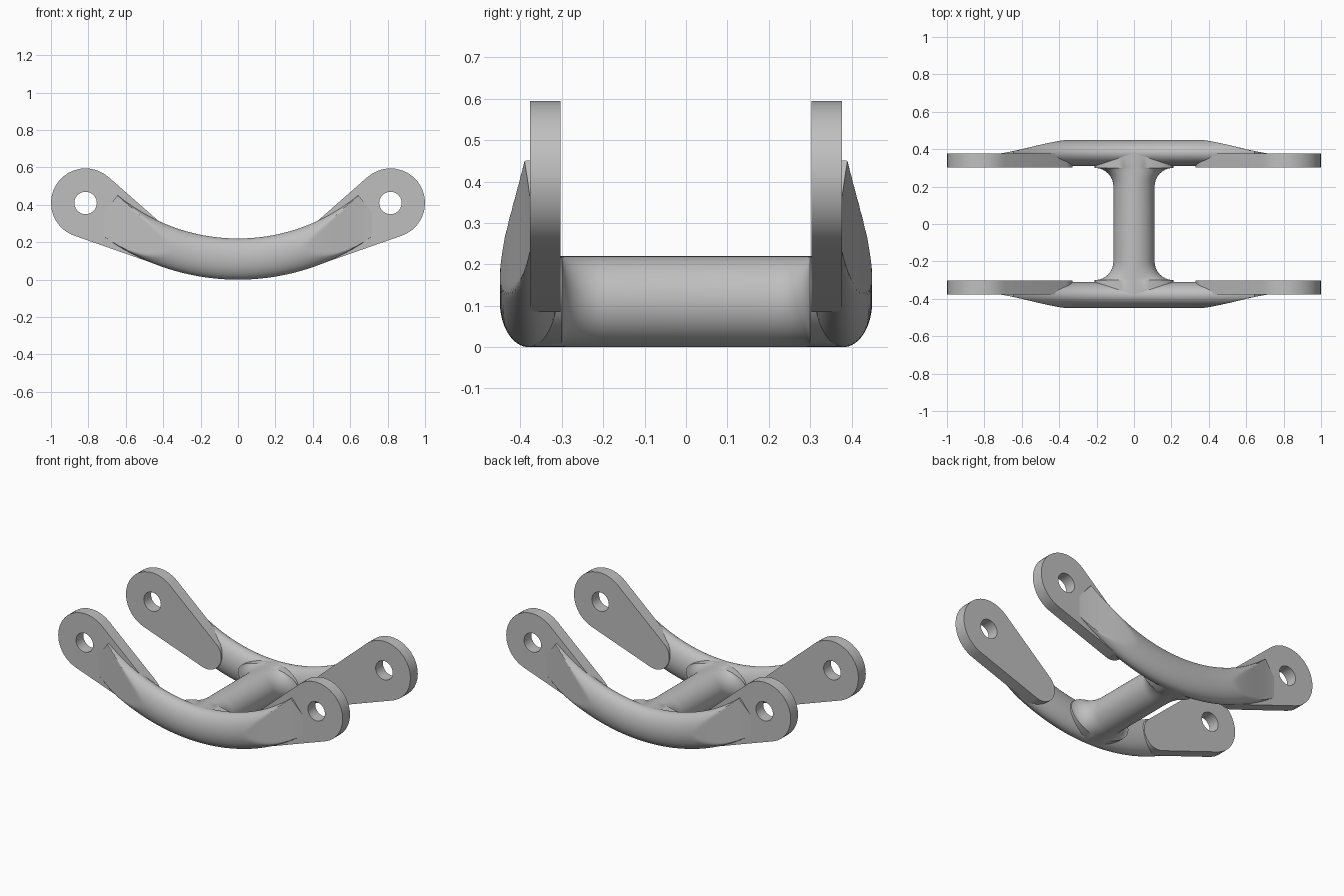
import bpy
import bmesh
from math import sin, cos, pi, sqrt, atan2, acos, radians

cube = bpy.data.objects.get("Cube")
if cube:
    bpy.data.objects.remove(cube)

grey = bpy.data.materials.new("plain grey")
grey.use_nodes = True
grey.diffuse_color = (0.52, 0.52, 0.52, 1)
grey.node_tree.nodes["Principled BSDF"].inputs["Base Color"].default_value = (0.52, 0.52, 0.52, 1)

BEND = 1.12        # radius of the bar centreline
TUBE = 0.11        # half height of the bars
BAR_Y = 0.38       # bar axis
BAR_W = 0.07       # half width of the bars
PLATE_Y = 0.34     # lug plate centre
PLATE_T = 0.037    # half thickness of the lug plates


def smooth(obj):
    bpy.ops.object.select_all(action="DESELECT")
    obj.select_set(True)
    bpy.context.view_layer.objects.active = obj
    bpy.ops.object.shade_smooth_by_angle(angle=radians(30))


def loft(name, rings):
    """Skin a list of rings of points and cap both ends."""
    bm = bmesh.new()
    loops = [[bm.verts.new(p) for p in ring] for ring in rings]
    n = len(loops[0])
    for a, b in zip(loops, loops[1:]):
        for i in range(n):
            j = (i + 1) % n
            bm.faces.new((a[i], a[j], b[j], b[i]))
    bm.faces.new(loops[0])
    bm.faces.new(loops[-1])
    bmesh.ops.recalc_face_normals(bm, faces=bm.faces)
    mesh = bpy.data.meshes.new(name)
    bm.to_mesh(mesh)
    bm.free()
    mesh.materials.append(grey)
    obj = bpy.data.objects.new(name, mesh)
    bpy.context.collection.objects.link(obj)
    smooth(obj)


def arc_rise(x):
    return BEND - sqrt(BEND * BEND - x * x)


def outer_limit(x):
    """Outer side of the bar, shaved down towards the lug plates."""
    t = min(max((abs(x) - 0.36) / 0.38, 0), 1)
    return 0.45 - 0.076 * (0.6 * t + 0.4 * t * t * (3 - 2 * t))


def bar_ring(angle, side, n=64):
    ring = []
    for i in range(n):
        a = 2 * pi * i / n
        r = BEND - TUBE * sin(a)
        x = r * sin(angle)
        y = min(BAR_Y + BAR_W * cos(a), outer_limit(x))
        ring.append((x, side * y, TUBE + BEND - r * cos(angle)))
    return ring


def bridge_ring(y, n=48):
    """Cross bar section, flared sideways where it meets the bars."""
    d = min(max((abs(y) - 0.2) / 0.1, 0), 1)
    width = TUBE + 0.1 * (1 - sqrt(1 - d * d))
    ring = []
    for i in range(n):
        a = 2 * pi * i / n
        x = width * cos(a)
        ring.append((x, y, TUBE + TUBE * sin(a) + arc_rise(x) * d))
    return ring


def lug_outline(big, small, n=20):
    """Belt shape around two circles given as (x, z, radius)."""
    dx, dz = big[0] - small[0], big[1] - small[1]
    base = atan2(dz, dx)
    half = acos((small[2] - big[2]) / sqrt(dx * dx + dz * dz))
    pts = []
    for (cx, cz, r), start, sweep in ((big, base - half, 2 * half),
                                      (small, base + half, 2 * pi - 2 * half)):
        for i in range(n + 1):
            a = start + sweep * i / n
            pts.append((cx + r * cos(a), cz + r * sin(a)))
    return pts


def lug_plate(name, sx, sy):
    curve = bpy.data.curves.new(name, "CURVE")
    curve.dimensions = "2D"
    curve.fill_mode = "BOTH"
    curve.extrude = PLATE_T
    hole = [(0.815 + 0.06 * cos(2 * pi * i / 28), 0.41 + 0.06 * sin(2 * pi * i / 28))
            for i in range(28)]
    for pts in (lug_outline((0.815, 0.41, 0.185), (0.43, 0.185, 0.1)), hole):
        spline = curve.splines.new("POLY")
        spline.points.add(len(pts) - 1)
        for point, (x, z) in zip(spline.points, pts):
            point.co = (sx * x, z, 0, 1)
        spline.use_cyclic_u = True
    obj = bpy.data.objects.new(name, curve)
    bpy.context.collection.objects.link(obj)
    obj.rotation_euler.x = pi / 2
    obj.location.y = sy * PLATE_Y
    bpy.ops.object.select_all(action="DESELECT")
    obj.select_set(True)
    bpy.context.view_layer.objects.active = obj
    bpy.ops.object.convert(target="MESH")
    obj = bpy.context.view_layer.objects.active
    # weld the rim to the faces and tidy the normals
    bm = bmesh.new()
    bm.from_mesh(obj.data)
    bmesh.ops.remove_doubles(bm, verts=bm.verts, dist=0.0001)
    bmesh.ops.recalc_face_normals(bm, faces=bm.faces)
    bm.to_mesh(obj.data)
    bm.free()
    obj.data.materials.clear()
    obj.data.materials.append(grey)
    smooth(obj)


# Curved bars at the front and back, with a lug plate on each end
for sy, end in ((-1, "front"), (1, "back")):
    steps = 72
    loft(end + "_bar", [bar_ring(0.69 * (2 * k / steps - 1), sy) for k in range(steps + 1)])
    for sx, hand in ((-1, "right"), (1, "left")):
        lug_plate(end + "_" + hand + "_lug", sx, sy)

# Round cross bar with filleted ends
flare = [0.2 + 0.1 * sin(pi / 2 * k / 10) for k in range(11)] + [BAR_Y]
loft("cross_bar", [bridge_ring(y) for y in [-v for v in reversed(flare)] + flare])
